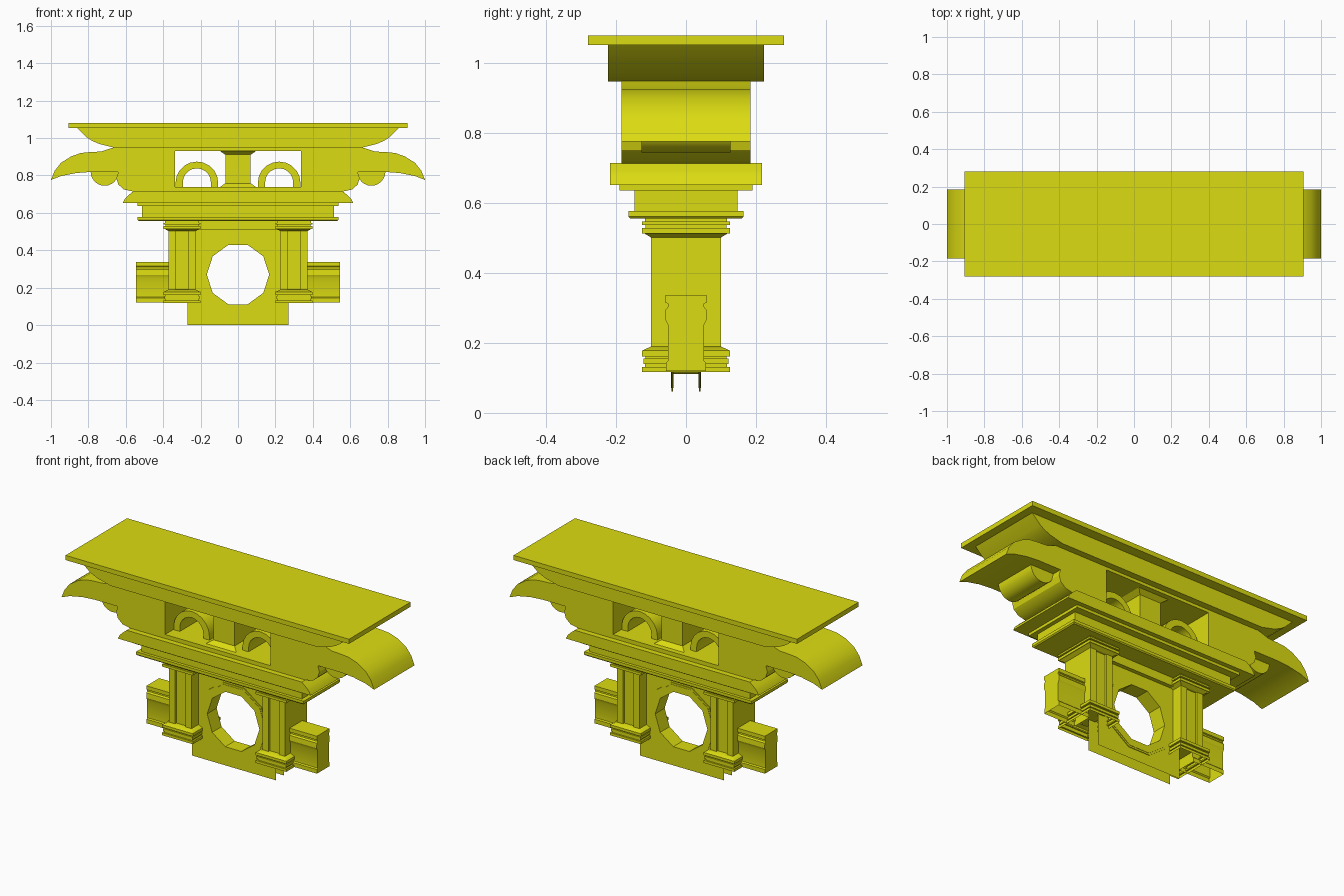
import bpy, bmesh, math
from mathutils import Matrix

if "Cube" in bpy.data.objects:
    bpy.data.objects.remove(bpy.data.objects["Cube"])

mat = bpy.data.materials.new("olive_yellow")
mat.diffuse_color = (0.72, 0.72, 0.006, 1)
mat.use_nodes = True
mat.node_tree.nodes["Principled BSDF"].inputs["Base Color"].default_value = mat.diffuse_color

FRONT = Matrix(((1, 0, 0, 0), (0, 0, -1, 0), (0, 1, 0, 0), (0, 0, 0, 1)))  # outline in x,z
SIDE = Matrix(((0, 0, 1, 0), (1, 0, 0, 0), (0, 1, 0, 0), (0, 0, 0, 1)))    # outline in y,z
PLAN = Matrix.Identity(4)                                                  # outline in x,y


def finish(name, bm, drop=None):
    bmesh.ops.remove_doubles(bm, verts=bm.verts, dist=1e-5)
    bmesh.ops.recalc_face_normals(bm, faces=bm.faces)
    bm.normal_update()
    if drop:
        gone = [f for f in bm.faces if drop(f.normal, f.calc_center_median())]
        bmesh.ops.delete(bm, geom=gone, context='FACES')
    me = bpy.data.meshes.new(name)
    bm.to_mesh(me)
    bm.free()
    me.materials.append(mat)
    ob = bpy.data.objects.new(name, me)
    bpy.context.collection.objects.link(ob)
    bpy.ops.object.select_all(action='DESELECT')
    ob.select_set(True)
    bpy.context.view_layer.objects.active = ob
    bpy.ops.object.shade_smooth_by_angle(angle=math.radians(30))
    return ob


def prism(name, loops, half, plane=FRONT, loc=(0, 0, 0), drop=None):
    """Extrude a filled outline (further loops are holes) by +-half."""
    cu = bpy.data.curves.new(name + "_outline", 'CURVE')
    cu.dimensions = '2D'
    cu.fill_mode = 'BOTH'
    cu.extrude = half
    for loop in loops:
        sp = cu.splines.new('POLY')
        sp.points.add(len(loop) - 1)
        for p, (u, v) in zip(sp.points, loop):
            p.co = (u, v, 0, 1)
        sp.use_cyclic_u = True
    tmp = bpy.data.objects.new(name + "_outline", cu)
    bpy.context.collection.objects.link(tmp)
    dg = bpy.context.evaluated_depsgraph_get()
    me = bpy.data.meshes.new_from_object(tmp.evaluated_get(dg))
    bpy.data.objects.remove(tmp)
    bm = bmesh.new()
    bm.from_mesh(me)
    bpy.data.meshes.remove(me)
    bmesh.ops.transform(bm, matrix=Matrix.Translation(loc) @ plane, verts=bm.verts)
    return finish(name, bm, drop)


def loft(name, rings, cx=0, bottom=True):
    """Stack of rectangles (half x, half y, z) joined into one solid."""
    bm = bmesh.new()
    rows = [[bm.verts.new((cx + sx * hx, sy * hy, z))
             for sx, sy in ((-1, -1), (1, -1), (1, 1), (-1, 1))] for hx, hy, z in rings]
    for a, b in zip(rows, rows[1:]):
        for i in range(4):
            j = (i + 1) % 4
            bm.faces.new((a[i], a[j], b[j], b[i]))
    bm.faces.new(rows[-1])
    bm.faces.new(rows[0][::-1])
    return finish(name, bm, None if bottom else (lambda n, c: n.z < -0.9 and c.z < 0.125))


def box(name, hx, hy, z0, z1):
    return loft(name, [(hx, hy, z0), (hx, hy, z1)])


def mirrored(half):
    return half + [(-x, z) for x, z in reversed(half)]


def rect(x0, x1, z0, z1):
    return [(x0, z0), (x1, z0), (x1, z1), (x0, z1)]


def arc(cx, cz, r, a0, a1, n):
    return [(cx + r * math.cos(math.radians(a0 + (a1 - a0) * i / n)),
             cz + r * math.sin(math.radians(a0 + (a1 - a0) * i / n))) for i in range(n + 1)]


# roof slab and curved cornice
box("roof_slab", 0.907, 0.281, 1.053, 1.08)
prism("roof_cornice", [mirrored([(0.86, 1.053), (0.81, 1.005), (0.78, 0.985),
                                 (0.74, 0.968), (0.66, 0.948)])], 0.223)

# main body with drooping eaves and a wide opening
body = [(0.66, 0.95), (0.685, 0.944), (0.73, 0.928), (0.79, 0.925), (0.84, 0.92), (0.89, 0.903),
        (0.947, 0.867), (0.98, 0.825), (1.0, 0.776), (0.947, 0.797), (0.866, 0.813),
        (0.786, 0.819), (0.64, 0.819), (0.65, 0.785), (0.64, 0.752), (0.61, 0.725), (0.56, 0.714)]
prism("eaves_body", [mirrored(body), rect(-0.337, 0.337, 0.738, 0.931)], 0.185)

# central post with flared ends
loft("opening_post", [(0.097, 0.155, 0.738), (0.068, 0.128, 0.758),
                      (0.068, 0.128, 0.911), (0.097, 0.155, 0.931)])

# base mouldings under the body
prism("curved_moulding", [mirrored([(0.56, 0.715), (0.585, 0.695), (0.605, 0.675),
                                    (0.617, 0.652)])], 0.217)
box("upper_ledge", 0.536, 0.191, 0.636, 0.652)
box("frieze", 0.513, 0.148, 0.576, 0.638)
loft("lower_ledge", [(0.53, 0.16, 0.556), (0.536, 0.165, 0.562), (0.536, 0.165, 0.578)])
box("wall_top_band", 0.21, 0.06, 0.508, 0.557)

# wall panel: two thin skins joined by a ten-sided hole
hole = arc(0, 0.27, 0.167, 0, 324, 9)
prism("wall_panel", [rect(-0.27, 0.27, 0, 0.51), hole], 0.037,
      drop=lambda n, c: abs(n.y) < 0.5 and (abs(c.x) > 0.26 or c.z < 0.01 or c.z > 0.5))
for side, s in (("front", -1), ("back", 1)):
    prism("window_ring_" + side, [arc(0, 0.27, 0.219, 0, 324, 9), hole], 0.002, loc=(0, s * 0.039, 0))
    prism("window_ring_face_" + side, [arc(0, 0.27, 0.209, 0, 324, 9), hole], 0.0035,
          loc=(0, s * 0.0395, 0))

# column ends: (outset, height) steps over the shaft size
BASE = [(.026, .117), (.026, .132), (.017, .132), (.017, .14), (.022, .14), (.022, .155),
        (.016, .155), (.016, .162), (.026, .162), (.026, .178), (.0, .19)]
CAPITAL = [(.0, .502), (.02, .514), (.026, .514), (.026, .529), (.016, .529), (.016, .537),
           (.026, .537), (.026, .547), (.018, .547), (.018, .557)]
# wall wing cross-section (y, z)
WING = [(.058, .337), (.058, .315), (.051, .312), (.051, .304), (.058, .296), (.06, .268),
        (.051, .25), (.051, .15), (.057, .144), (.057, .12)]
# column shaft plan with a sunk groove front and back
SHAFT = [(.072, -.1), (.072, .1), (.034, .1), (.034, .088), (-.034, .088), (-.034, .1)]
SHAFT += [(-x, -y) for x, y in SHAFT]
SHAFT = SHAFT[:6] + SHAFT[6:]

for side, s in (("left", -1), ("right", 1)):
    # arches inside the opening
    cx = s * 0.22
    outer = [(cx + 0.114, 0.738)] + arc(cx, 0.76, 0.114, 0, 180, 10) + [(cx - 0.114, 0.738)]
    inner = [(cx - 0.075, 0.738)] + arc(cx, 0.763, 0.075, 180, 0, 10) + [(cx + 0.075, 0.738)]
    prism("arch_" + side, [outer + inner], 0.11)
    # half-round roll under the eaves
    prism("eaves_roll_" + side, [arc(s * 0.713, 0.82, 0.075, 180, 360, 12)], 0.128)
    # columns
    loft("column_base_" + side, [(.072 + d, .1 + d, z) for d, z in BASE], s * 0.299, bottom=False)
    loft("column_capital_" + side, [(.072 + d, .1 + d, z) for d, z in CAPITAL], s * 0.299)
    prism("column_shaft_" + side, [SHAFT], 0.166, PLAN, (s * 0.299, 0, 0.346))
    # side walls, open underneath
    prism("side_wall_" + side, [mirrored(WING)], 0.1, SIDE, (s * 0.445, 0, 0),
          drop=lambda n, c: n.z < -0.9 and c.z < 0.13)
